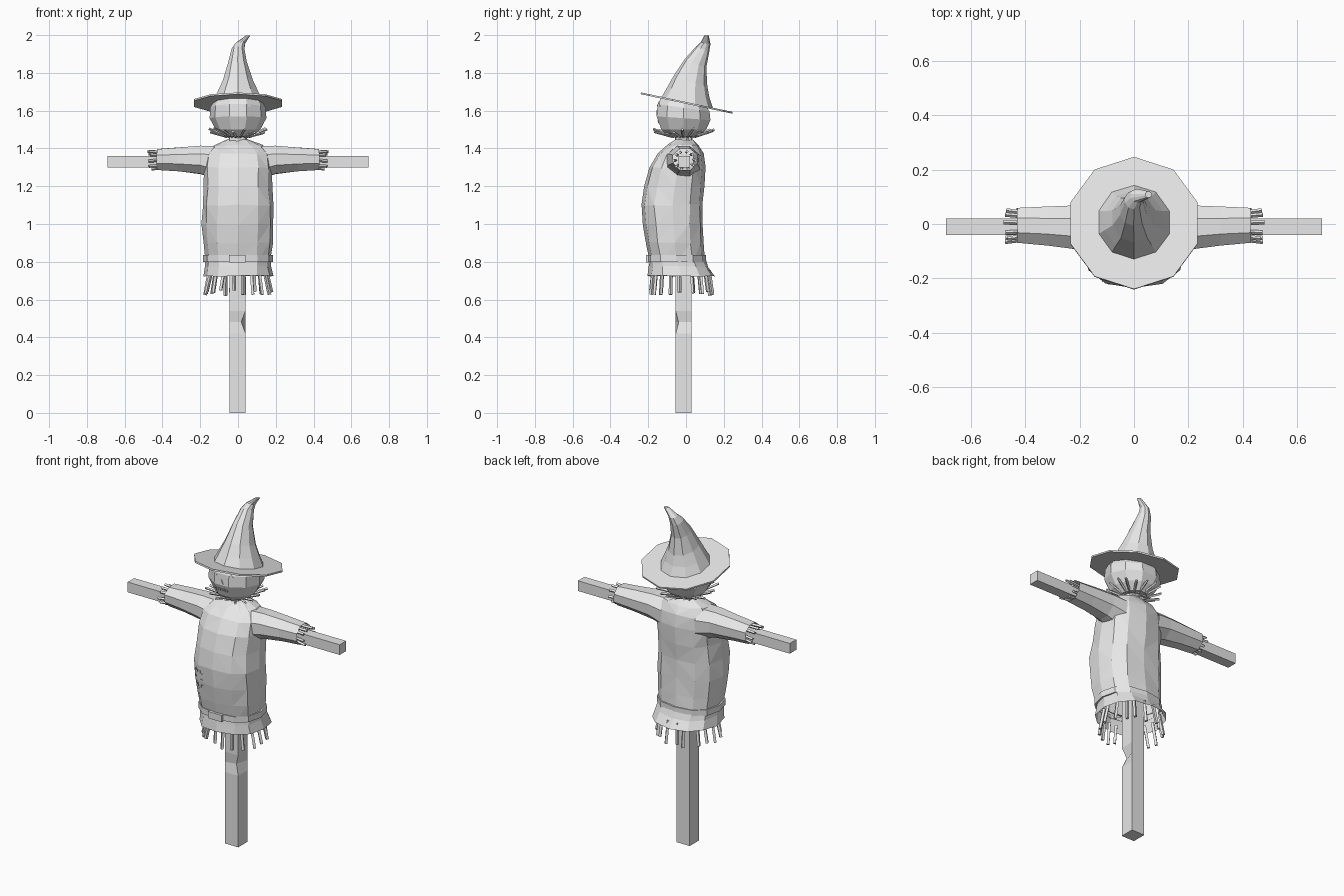
import bpy, bmesh, math, random
from mathutils import Vector, Matrix
from mathutils.bvhtree import BVHTree

random.seed(4)
cube = bpy.data.objects.get("Cube")
if cube:
    bpy.data.objects.remove(cube, do_unlink=True)

grey = bpy.data.materials.new("plain_grey")
grey.use_nodes = True
grey.diffuse_color = (0.8, 0.8, 0.8, 1)
grey.node_tree.nodes["Principled BSDF"].inputs["Base Color"].default_value = (0.8, 0.8, 0.8, 1)


def finish(name, bm, mirror=False):
    """Turn a bmesh into a flat shaded object, optionally mirrored in x."""
    bmesh.ops.recalc_face_normals(bm, faces=bm.faces)
    mesh = bpy.data.meshes.new(name)
    bm.to_mesh(mesh)
    bm.free()
    mesh.materials.append(grey)
    obj = bpy.data.objects.new(name, mesh)
    bpy.context.collection.objects.link(obj)
    if mirror:
        obj.modifiers.new("mirror", 'MIRROR').use_mirror_merge = False
    return obj


def loft(rings, n, axis='X', phase=0.0, power=1.0, caps=(True, True), jitter=0.0):
    """Skin rings given as (x, y, z, radius_a, radius_b, turn in degrees)."""
    bm = bmesh.new()
    loops = []
    for x, y, z, ra, rb, turn in rings:
        rot = Matrix.Rotation(math.radians(turn), 3, axis)
        loop = []
        for i in range(n):
            a = math.tau * (i + phase) / n - math.pi / 2
            c, s = math.cos(a), math.sin(a)
            p = Vector((math.copysign(abs(c) ** power, c) * ra,
                        math.copysign(abs(s) ** power, s) * rb, 0))
            p += Vector([random.uniform(-jitter, jitter) for _ in range(3)])
            loop.append(bm.verts.new(rot @ p + Vector((x, y, z))))
        loops.append(loop)
    for low, high in zip(loops, loops[1:]):
        for i in range(n):
            j = (i + 1) % n
            bm.faces.new((low[i], low[j], high[j], high[i]))
    if caps[0]:
        bm.faces.new(loops[0][::-1])
    if caps[1]:
        bm.faces.new(loops[-1])
    return bm


def span(z, rx, front, back):
    """A level ring reaching from front to back in y."""
    return (0, (front + back) / 2, z, rx, (back - front) / 2, 0)


def straw(bm, start, end, radius=0.01):
    """One square straw between two points."""
    start, end = Vector(start), Vector(end)
    way = end - start
    place = Matrix.Translation((start + end) / 2) @ way.to_track_quat('Z', 'Y').to_matrix().to_4x4()
    bmesh.ops.create_cone(bm, cap_ends=True, segments=4, radius1=radius, radius2=radius,
                          depth=way.length, matrix=place)


def plate(bm, tree, outline):
    """A thin plate lying on the front of a part, outline in (x, z)."""
    front, back = [], []
    for x, z in outline:
        hit = tree.ray_cast(Vector((x, -1, z)), Vector((0, 1, 0)))[0]
        if hit is None:
            return
        front.append(bm.verts.new(hit + Vector((0, -0.004, 0))))
        back.append(bm.verts.new(hit + Vector((0, 0.002, 0))))
    bm.faces.new(front)
    bm.faces.new(back[::-1])
    for i in range(len(front)):
        j = (i + 1) % len(front)
        bm.faces.new((front[i], back[i], back[j], front[j]))


def dash(bm, tree, x, z, w, h):
    plate(bm, tree, [(x - w, z - h), (x + w, z - h), (x + w, z + h), (x - w, z + h)])


# Wooden post with a chipped edge
bm = loft([(-0.003, -0.012, z, 0.06, 0.06, 0) for z in (0, 0.42, 0.48, 0.54, 1.46)], 4, phase=0.5)
for v in bm.verts:
    if abs(v.co.z - 0.48) < 0.01 and v.co.x > 0 and v.co.y < 0:
        v.co += Vector((-0.022, 0.015, 0))
finish("post", bm)

# Cross beam
bm = loft([(x, -0.01, 1.33, 0.0424, 0.0424, 90) for x in (-0.69, 0, 0.69)], 4, 'Y', 0.5)
finish("cross_beam", bm)

# Stuffed torso, flat at the back and full at the belly
bm = loft([span(0.80, 0.172, -0.19, 0.10), span(0.90, 0.185, -0.215, 0.092),
           span(1.00, 0.19, -0.23, 0.09), span(1.10, 0.188, -0.238, 0.09),
           span(1.20, 0.18, -0.222, 0.095), span(1.30, 0.182, -0.19, 0.10),
           span(1.37, 0.17, -0.15, 0.09), span(1.415, 0.135, -0.10, 0.065),
           span(1.445, 0.055, -0.055, 0.035)], 12, power=0.8, caps=(False, True), jitter=0.004)
bmesh.ops.triangulate(bm, faces=bm.faces)
torso_tree = BVHTree.FromBMesh(bm)
finish("torso", bm)

# Flared hem, belt and buckle
bm = loft([span(0.725, 0.186, -0.207, 0.155), span(0.775, 0.178, -0.195, 0.12),
           span(0.82, 0.173, -0.19, 0.10)], 12, power=0.85, caps=(False, False), jitter=0.004)
finish("hem", bm)
bm = loft([span(0.80, 0.172, -0.19, 0.095), span(0.80, 0.184, -0.205, 0.107),
           span(0.835, 0.184, -0.205, 0.107), span(0.835, 0.172, -0.19, 0.095)],
          12, power=0.85, caps=(False, False))
finish("belt", bm)
bm = bmesh.new()
bmesh.ops.create_cube(bm, size=1, matrix=Matrix.Translation((-0.003, -0.202, 0.817))
                      @ Matrix.Diagonal((0.088, 0.02, 0.04, 1)))
finish("buckle", bm)

# Straw hanging below the hem
bm = bmesh.new()
for i in range(18):
    a = math.tau * (i + random.uniform(-0.25, 0.25)) / 18
    c, s = math.cos(a), math.sin(a)
    straw(bm, (0.15 * c, -0.025 + 0.15 * s, 0.755),
          (0.175 * c + random.uniform(-0.01, 0.01), -0.022 + 0.165 * s, random.uniform(0.615, 0.65)))
finish("hem_straw", bm)

# Sleeves, open at the cuffs
bm = loft([(0.11, -0.015, 1.325, 0.095, 0.10, 90), (0.20, -0.012, 1.34, 0.08, 0.087, 90),
           (0.32, -0.008, 1.343, 0.068, 0.076, 90), (0.43, -0.005, 1.342, 0.06, 0.068, 90)],
          8, 'Y', 0.5, caps=(False, False), jitter=0.002)
finish("sleeves", bm, mirror=True)

# Straw around the wrists
bm = bmesh.new()
for i in range(10):
    a = math.tau * (i + random.uniform(-0.2, 0.2)) / 10
    c, s = math.cos(a), math.sin(a)
    straw(bm, (0.38, -0.008 + 0.046 * c, 1.34 + 0.042 * s),
          (random.uniform(0.45, 0.48), -0.008 + 0.058 * c, 1.337 + 0.048 * s), 0.008)
finish("cuff_straw", bm, mirror=True)

# Neck and sack head
bm = loft([(0, -0.012, 1.42, 0.06, 0.05, 0), (0, -0.012, 1.455, 0.05, 0.046, 0),
           (0, -0.012, 1.49, 0.07, 0.07, 0)], 10)
finish("neck", bm)
bm = loft([(0, -0.01, 1.462, 0.075, 0.085, 0), (0, -0.012, 1.50, 0.118, 0.125, 0),
           (0, -0.013, 1.56, 0.15, 0.15, -4), (0, -0.013, 1.615, 0.148, 0.146, -8),
           (0, -0.01, 1.643, 0.132, 0.13, -12)], 10, phase=0.5)
head_tree = BVHTree.FromBMesh(bm)
finish("head", bm)

# Stitched face: eyes, nose and mouth
bm = bmesh.new()
for side in (-1, 1):
    plate(bm, head_tree, [(side * 0.03, 1.622), (side * 0.068, 1.622), (side * 0.047, 1.648)])
plate(bm, head_tree, [(-0.013, 1.578), (0.013, 1.578), (0, 1.603)])
dash(bm, head_tree, -0.005, 1.54, 0.042, 0.002)
for i in range(6):
    dash(bm, head_tree, -0.04 + 0.014 * i, 1.54, 0.002, 0.009)
finish("face_stitches", bm)

# Sewn patch on the torso
bm = bmesh.new()
for k in (-1, 0, 1):
    for side in (-1, 1):
        dash(bm, torso_tree, -0.115 + side * 0.03, 1.015 + k * 0.035, 0.006, 0.002)
        dash(bm, torso_tree, -0.115 + k * 0.022, 1.015 + side * 0.045, 0.002, 0.006)
finish("patch_stitches", bm)

# Straw collar under the head
bm = bmesh.new()
for i in range(18):
    a = math.tau * (i + random.uniform(-0.2, 0.2)) / 18
    c, s = math.cos(a), math.sin(a)
    r = random.uniform(0.145, 0.168)
    straw(bm, (0.06 * c, -0.012 + 0.06 * s, 1.462),
          (r * c, -0.012 + r * s, random.uniform(1.475, 1.51)), 0.007)
finish("collar_straw", bm)

# Tilted hat brim and bent crown
bm = loft([(0, 0.002, 1.636, 0.246, 0.248, -12), (0, 0.004, 1.645, 0.246, 0.248, -12)], 10)
finish("hat_brim", bm)
bm = loft([(0, 0.006, 1.643, 0.137, 0.14, -12), (0, 0.012, 1.695, 0.112, 0.115, -13),
           (0, 0.022, 1.755, 0.083, 0.094, -16), (-0.002, 0.05, 1.85, 0.052, 0.062, -22),
           (0, 0.088, 1.925, 0.036, 0.038, -24), (0.012, 0.103, 1.957, 0.026, 0.026, -12),
           (0.054, 0.108, 1.998, 0.012, 0.012, 0)], 10, jitter=0.001)
finish("hat_crown", bm)
